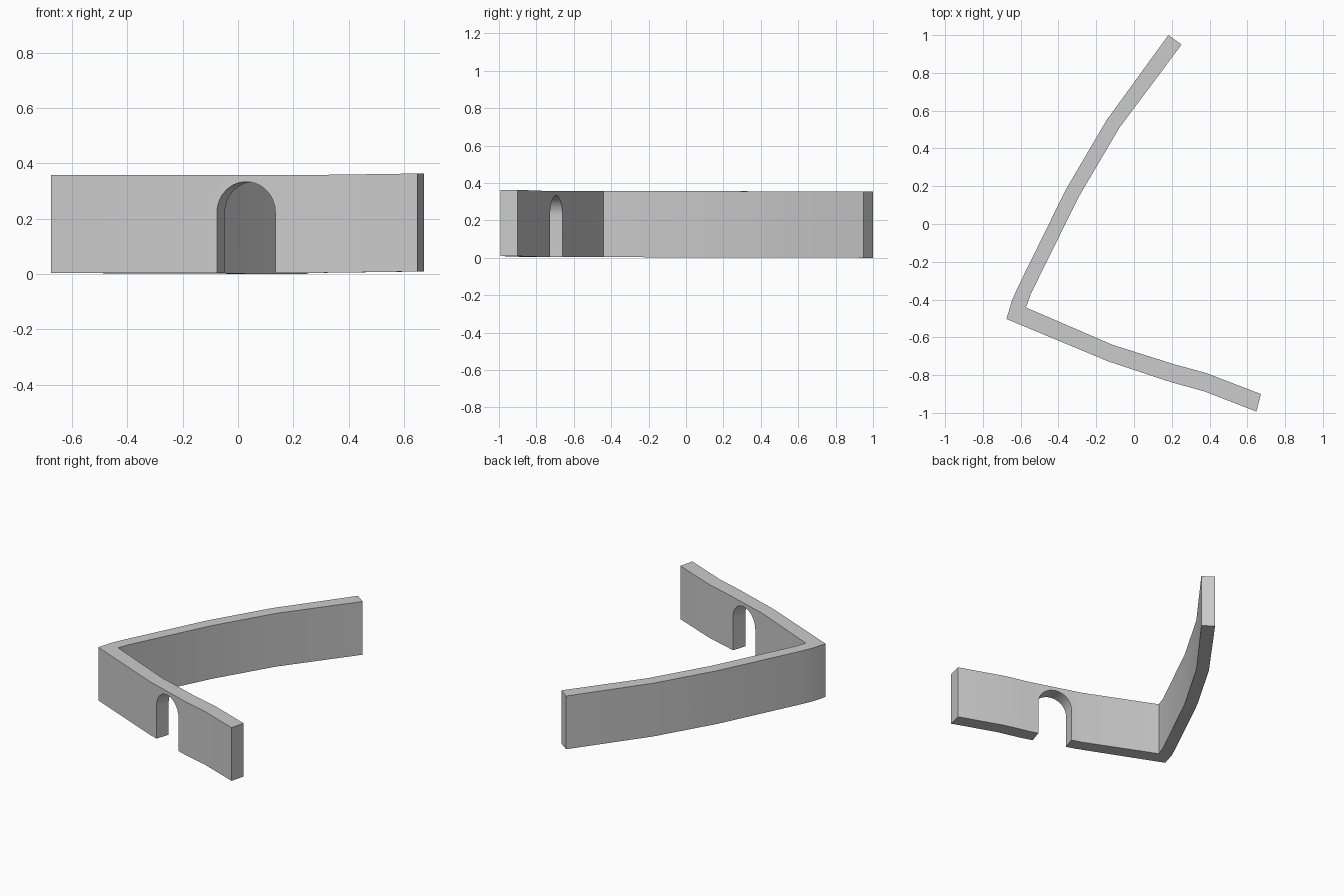
import bpy, bmesh, math
from mathutils import Vector, Matrix

if "Cube" in bpy.data.objects:
    bpy.data.objects.remove(bpy.data.objects["Cube"])

HEIGHT = 0.354

# Wall plan: (outer x, outer y, inner x, inner y, base z)
PLAN = [
    (0.182, 1.000, 0.252, 0.950, 0.000),
    (-0.145, 0.550, -0.077, 0.510, 0.001),
    (-0.361, 0.182, -0.293, 0.143, 0.002),
    (-0.615, -0.335, -0.545, -0.367, 0.003),
    (-0.647, -0.407, -0.572, -0.442, 0.003),
    (-0.675, -0.503, -0.572, -0.442, 0.003),
    (-0.135, -0.728, -0.112, -0.640, 0.003),
    (0.198, -0.838, 0.220, -0.745, 0.003),
    (0.372, -0.886, 0.379, -0.788, 0.005),
    (0.648, -0.993, 0.672, -0.900, 0.009),
]


def mesh_object(name, bm):
    bmesh.ops.remove_doubles(bm, verts=bm.verts, dist=1e-5)
    bmesh.ops.recalc_face_normals(bm, faces=bm.faces)
    me = bpy.data.meshes.new(name)
    bm.to_mesh(me)
    bm.free()
    ob = bpy.data.objects.new(name, me)
    bpy.context.collection.objects.link(ob)
    return ob


# Bent wall: a rectangular section swept along the plan
bm = bmesh.new()
rings = []
for ox, oy, ix, iy, z in PLAN:
    pts = [(ox, oy, z), (ix, iy, z), (ix, iy, z + HEIGHT), (ox, oy, z + HEIGHT)]
    rings.append([bm.verts.new(p) for p in pts])
for a, b in zip(rings, rings[1:]):
    for i in range(4):
        j = (i + 1) % 4
        if i == 1 and (a[i].co - b[i].co).length < 1e-5:
            continue  # inner corner is shared
        bm.faces.new((a[i], a[j], b[j], b[i]))
bm.faces.new(rings[0])
bm.faces.new(rings[-1])
wall = mesh_object("bent_wall", bm)

# Arched doorway cutter, square to the short wing
half_w, spring, depth = 0.111, 0.222, 0.3
profile = [(-half_w, -0.1), (half_w, -0.1)]
for k in range(33):
    t = math.pi * k / 32
    profile.append((half_w * math.cos(t), spring + half_w * math.sin(t)))
bm = bmesh.new()
face = bm.faces.new([bm.verts.new((x, -depth / 2, z)) for x, z in profile])
ext = bmesh.ops.extrude_face_region(bm, geom=[face])
moved = [g for g in ext["geom"] if isinstance(g, bmesh.types.BMVert)]
bmesh.ops.translate(bm, verts=moved, vec=(0, depth, 0))
angle = math.atan2(-0.110, 0.333)
bm.transform(Matrix.Translation((0.044, -0.738, 0)) @ Matrix.Rotation(angle, 4, 'Z'))
cutter = mesh_object("doorway_cutter", bm)
cutter.hide_render = True

# Cut the doorway, then remove the cutter
mod = wall.modifiers.new("doorway", 'BOOLEAN')
mod.operation = 'DIFFERENCE'
mod.solver = 'EXACT'
mod.object = cutter
bpy.context.view_layer.objects.active = wall
wall.select_set(True)
bpy.ops.object.modifier_apply(modifier=mod.name)
bpy.data.objects.remove(cutter)
bpy.ops.object.shade_smooth_by_angle(angle=math.radians(30))
